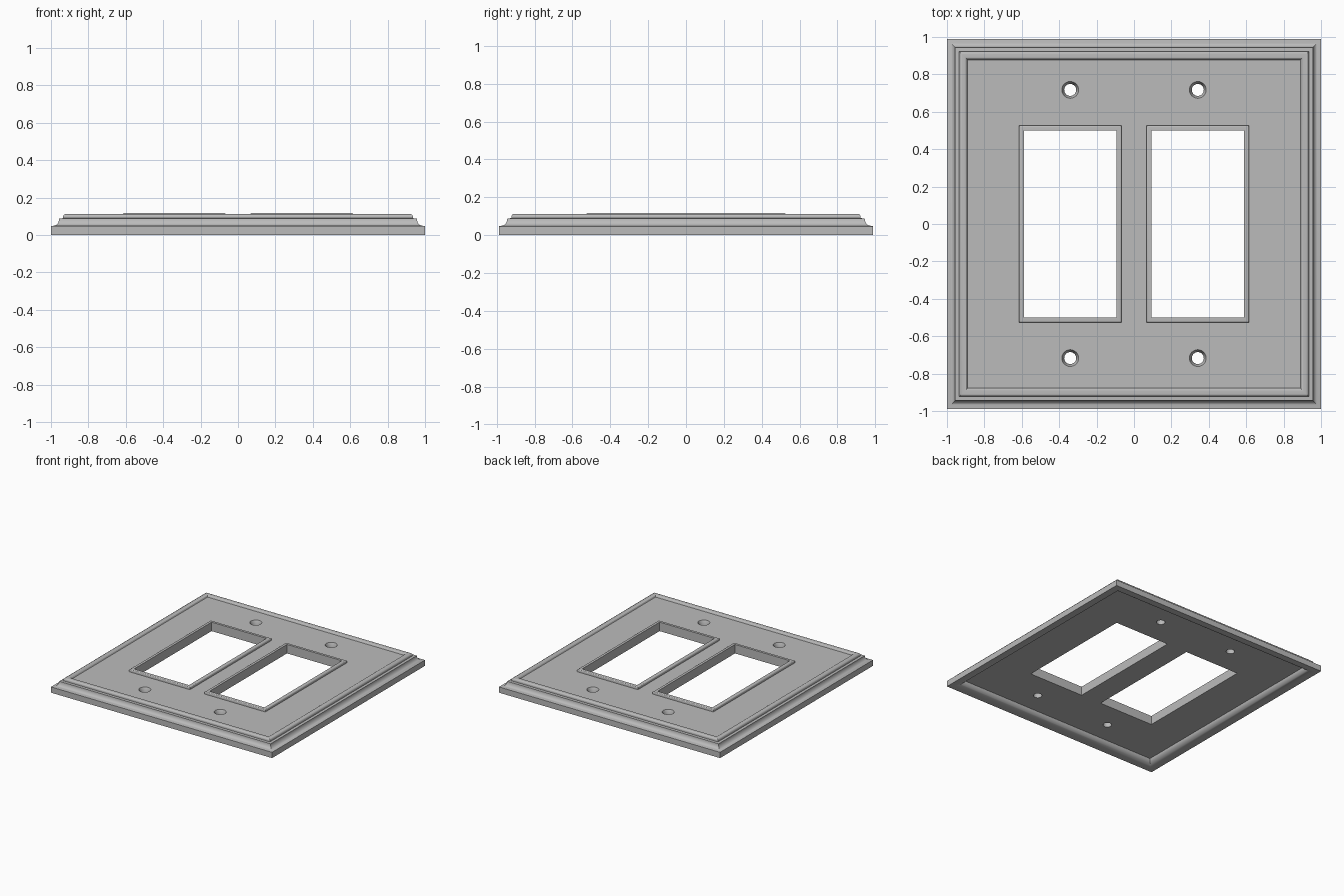
import bpy, bmesh, math

if "Cube" in bpy.data.objects:
    bpy.data.objects.remove(bpy.data.objects["Cube"])

HALF_X, HALF_Y = 1.0, 0.988
PANEL_Z, CEILING_Z = 0.098, 0.045
WIN_X, WIN_W, WIN_H = 0.341, 0.248, 0.5   # opening centre and half sizes
HOLE_X, HOLE_Y = 0.341, 0.717

grey = bpy.data.materials.new("satin grey")
grey.use_nodes = True
grey.diffuse_color = (0.5, 0.5, 0.5, 1)
grey.node_tree.nodes["Principled BSDF"].inputs["Base Color"].default_value = (0.5, 0.5, 0.5, 1)


def finish(name, bm):
    bmesh.ops.recalc_face_normals(bm, faces=bm.faces)
    mesh = bpy.data.meshes.new(name)
    bm.to_mesh(mesh)
    bm.free()
    mesh.materials.append(grey)
    obj = bpy.data.objects.new(name, mesh)
    bpy.context.collection.objects.link(obj)
    return obj


def rect_sweep(name, hx, hy, profile, centre=0.0, closed=False):
    """Sweep (inset, z) points around a rectangle with mitred corners."""
    bm = bmesh.new()
    rings = []
    for inset, z in profile:
        rings.append([bm.verts.new((centre + sx * (hx - inset), sy * (hy - inset), z))
                      for sx, sy in ((-1, -1), (1, -1), (1, 1), (-1, 1))])
    pairs = list(zip(rings, rings[1:]))
    if closed:
        pairs.append((rings[-1], rings[0]))
    else:
        bm.faces.new(rings[0])
        bm.faces.new(rings[-1])
    for a, b in pairs:
        for i in range(4):
            j = (i + 1) % 4
            bm.faces.new((a[i], a[j], b[j], b[i]))
    return finish(name, bm)


def lathe(name, x, y, profile, sides=32):
    """Closed round solid from (radius, z) points."""
    bm = bmesh.new()
    rings = [[bm.verts.new((x + r * math.cos(k * math.tau / sides),
                            y + r * math.sin(k * math.tau / sides), z))
              for k in range(sides)] for r, z in profile]
    bm.faces.new(rings[0])
    bm.faces.new(rings[-1])
    for a, b in zip(rings, rings[1:]):
        for i in range(sides):
            j = (i + 1) % sides
            bm.faces.new((a[i], a[j], b[j], b[i]))
    return finish(name, bm)


def arc(cx, cz, rx, rz, start, end, steps=6):
    angles = [math.radians(start + (end - start) * i / steps) for i in range(steps + 1)]
    return [(cx + rx * math.cos(a), cz + rz * math.sin(a)) for a in angles]


def activate(obj):
    bpy.ops.object.select_all(action="DESELECT")
    obj.select_set(True)
    bpy.context.view_layer.objects.active = obj


# Moulded plate: hollow back, rim, cove, step, rounded bead, recessed panel
hollow = arc(0.035, CEILING_Z, 0.055, -0.045, 90, 0)
hollow.reverse()
cove = arc(0.014, 0.088, 0.03, 0.038, -90, 0)
bead_outer = arc(0.08, 0.097, 0.015, 0.015, 180, 90)
bead_inner = arc(0.095, 0.1, 0.012, 0.012, 90, 10)
profile = (hollow + [(0, 0), (0, 0.047)] + cove + [(0.065, 0.09)]
           + bead_outer + bead_inner + [(0.11, PANEL_Z)])
plate = rect_sweep("wall_plate", HALF_X, HALF_Y, profile)

# Openings and countersunk screw holes
cutters = []
for sx in (-1, 1):
    cutters.append(rect_sweep("window_cutter", WIN_W, WIN_H, [(0, -0.1), (0, 0.3)], sx * WIN_X))
    for sy in (-1, 1):
        cutters.append(lathe("screw_cutter", sx * HOLE_X, sy * HOLE_Y,
                             [(0.032, -0.1), (0.032, 0.07), (0.045, PANEL_Z), (0.045, 0.3)]))
for cutter in cutters:
    cutter.hide_render = True
    activate(plate)
    mod = plate.modifiers.new("cut", "BOOLEAN")
    mod.operation = "DIFFERENCE"
    mod.solver = "EXACT"
    mod.object = cutter
    bpy.ops.object.modifier_apply(modifier=mod.name)
    bpy.data.objects.remove(cutter)

# Raised frames around the openings
parts = [plate]
RIM = 0.027
rim_profile = ([(0, PANEL_Z - 0.004)] + arc(0.009, 0.109, 0.009, 0.009, 180, 90, 4)
               + [(RIM, 0.118), (RIM, PANEL_Z - 0.004)])
for side, sx in (("right", -1), ("left", 1)):
    parts.append(rect_sweep(side + "_window_frame", WIN_W + RIM, WIN_H + RIM,
                            rim_profile, sx * WIN_X, closed=True))

for part in parts:
    activate(part)
    bpy.ops.object.shade_smooth_by_angle(angle=math.radians(30))
